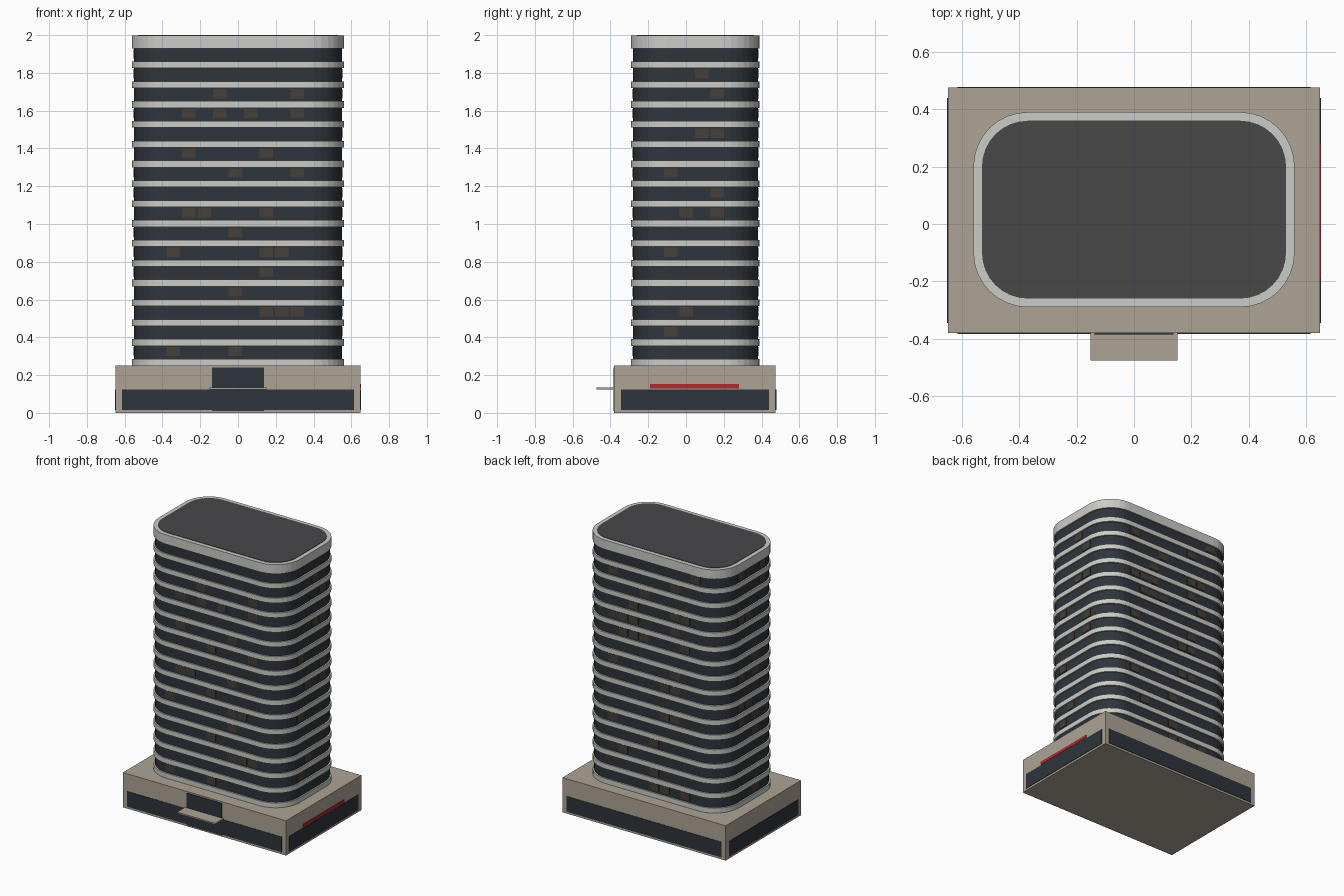
import bpy, bmesh, math, random

if "Cube" in bpy.data.objects:
    bpy.data.objects.remove(bpy.data.objects["Cube"])

random.seed(4)


def material(name, r, g, b):
    m = bpy.data.materials.new(name)
    m.diffuse_color = (r, g, b, 1)
    m.use_nodes = True
    m.node_tree.nodes["Principled BSDF"].inputs["Base Color"].default_value = m.diffuse_color
    return m


STONE = material("stone", 0.42, 0.37, 0.30)
GLASS = material("dark_glass", 0.028, 0.036, 0.047)
SLAB = material("pale_concrete", 0.60, 0.60, 0.57)
ROOF = material("roof_grey", 0.065, 0.065, 0.068)
LIT = material("lit_window", 0.062, 0.050, 0.042)
RED = material("red_sign", 0.45, 0.024, 0.03)

CY = 0.05                      # tower centre in y
BASE, FLOOR, BAND, FLOORS = 0.25, 0.105, 0.035, 16


def finish(name, bm, mat):
    bmesh.ops.recalc_face_normals(bm, faces=bm.faces)
    me = bpy.data.meshes.new(name)
    bm.to_mesh(me)
    bm.free()
    me.materials.append(mat)
    ob = bpy.data.objects.new(name, me)
    bpy.context.collection.objects.link(ob)
    return ob


def add_box(bm, x0, x1, y0, y1, z0, z1):
    for v in bmesh.ops.create_cube(bm, size=1)["verts"]:
        v.co = (x1 if v.co.x > 0 else x0, y1 if v.co.y > 0 else y0, z1 if v.co.z > 0 else z0)


def box(name, mat, *bounds):
    bm = bmesh.new()
    add_box(bm, *bounds)
    return finish(name, bm, mat)


def add_rounded(bm, hx, hy, r, z0, z1, seg=8):
    """Rounded-rectangle prism around the tower axis."""
    pts = []
    for i, (sx, sy) in enumerate([(1, 1), (-1, 1), (-1, -1), (1, -1)]):
        for k in range(seg + 1):
            a = math.pi / 2 * (i + k / seg)
            pts.append((sx * (hx - r) + r * math.cos(a), CY + sy * (hy - r) + r * math.sin(a)))
    lo = [bm.verts.new((x, y, z0)) for x, y in pts]
    hi = [bm.verts.new((x, y, z1)) for x, y in pts]
    bm.faces.new(lo[::-1])
    bm.faces.new(hi)
    for i in range(len(pts)):
        j = (i + 1) % len(pts)
        bm.faces.new((lo[i], lo[j], hi[j], hi[i]))


def rounded(name, mat, *args):
    bm = bmesh.new()
    add_rounded(bm, *args)
    return finish(name, bm, mat)


# Podium with shopfront glazing on all four sides
box("podium", STONE, -0.648, 0.648, -0.38, 0.475, 0, BASE)
box("shop_glass_front", GLASS, -0.615, 0.615, -0.383, -0.37, 0.015, 0.125)
box("shop_glass_back", GLASS, -0.615, 0.615, 0.465, 0.478, 0.015, 0.125)
box("shop_glass_right", GLASS, 0.64, 0.651, -0.345, 0.44, 0.015, 0.125)
box("shop_glass_left", GLASS, -0.651, -0.64, -0.345, 0.44, 0.015, 0.125)
box("entrance_glass", GLASS, -0.138, 0.138, -0.385, -0.37, 0.01, 0.24)
box("entrance_canopy", STONE, -0.152, 0.152, -0.475, -0.38, 0.125, 0.135)
box("red_sign_band", RED, 0.64, 0.652, -0.19, 0.28, 0.13, 0.152)

# Tower: glass core, projecting floor bands, parapet and roof
rounded("tower_glass", GLASS, 0.55, 0.33, 0.18, BASE, 1.95)
bm = bmesh.new()
for k in range(FLOORS):
    z = BASE + FLOOR * k
    add_rounded(bm, 0.56, 0.34, 0.19, z, z + BAND)
finish("floor_bands", bm, SLAB)
rounded("parapet", SLAB, 0.56, 0.34, 0.19, BASE + FLOOR * FLOORS, 1.997)
rounded("roof", ROOF, 0.53, 0.31, 0.16, 1.96, 2.0)

# Lit windows: slot numbers per floor on the visible sides, scattered elsewhere
FRONT = {0: [0, 4], 2: [6, 7, 8], 3: [4], 4: [6], 5: [0, 6, 7], 6: [4], 7: [1, 2, 6],
         9: [4, 8], 10: [1, 6], 12: [1, 3, 5, 8], 13: [3, 8]}
RIGHT = {1: [0], 2: [1], 5: [0], 7: [1, 3], 8: [3], 9: [0], 11: [2, 3], 13: [3], 14: [2]}
BACK = {k: [s for s in range(9) if random.random() < 0.17] for k in range(FLOORS)}
LEFT = {k: [s for s in range(4) if random.random() < 0.17] for k in range(FLOORS)}
W, P = 0.036, 0.003


def lit_windows(name, table, along_x, sign):
    bm = bmesh.new()
    for k, slots in table.items():
        z = BASE + FLOOR * k + 0.05
        for s in slots:
            if along_x:
                c, f = -0.343 + 0.082 * s, CY + sign * 0.33
                add_box(bm, c - W, c + W, f - P, f + P, z, z + 0.05)
            else:
                c, f = -0.08 + 0.082 * s, sign * 0.55
                add_box(bm, f - P, f + P, c - W, c + W, z, z + 0.05)
    finish(name, bm, LIT)


lit_windows("lit_windows_front", FRONT, True, -1)
lit_windows("lit_windows_back", BACK, True, 1)
lit_windows("lit_windows_right", RIGHT, False, 1)
lit_windows("lit_windows_left", LEFT, False, -1)
